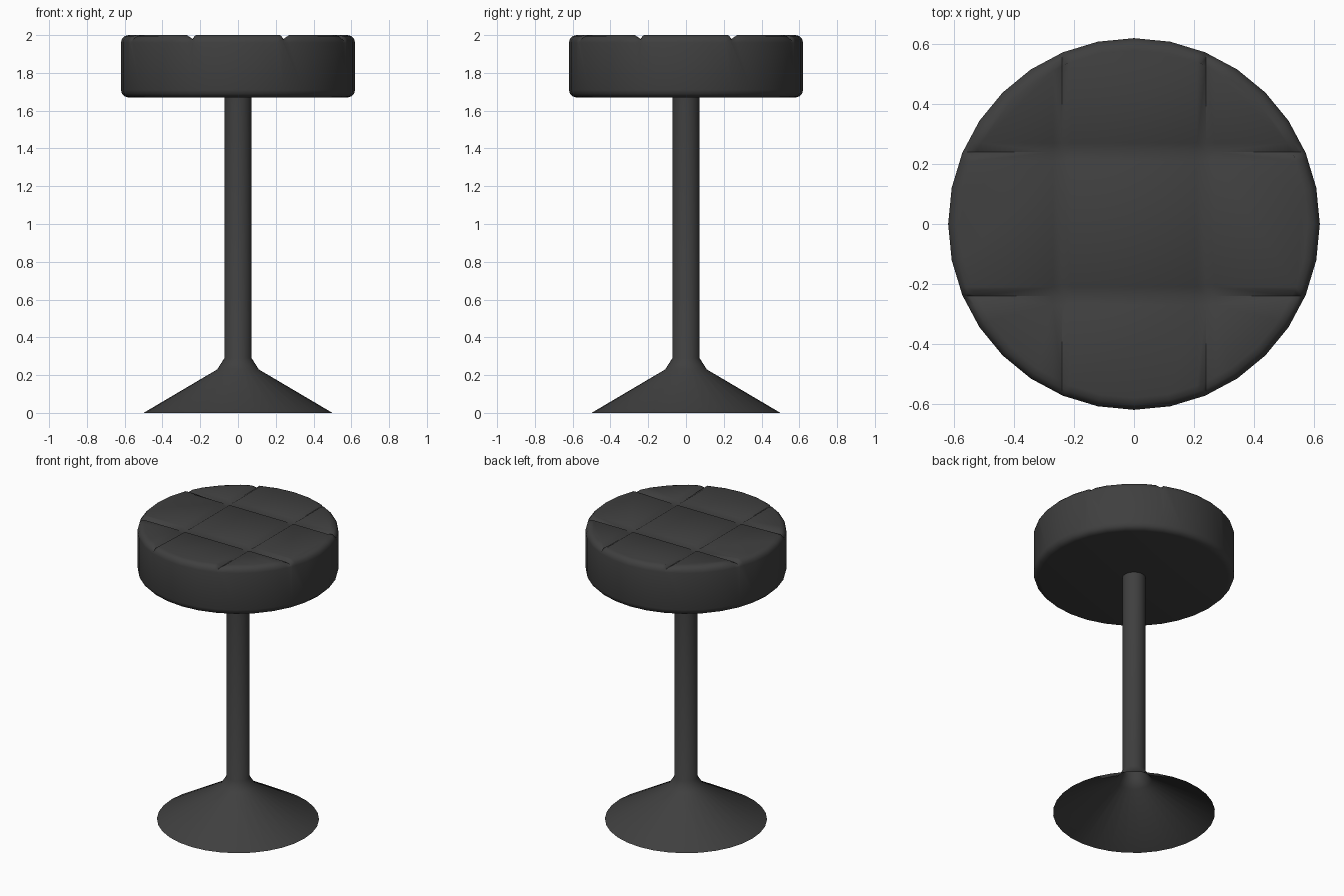
import bpy, bmesh, math
from mathutils import Vector

cube = bpy.data.objects.get("Cube")
if cube:
    bpy.data.objects.remove(cube, do_unlink=True)

SIDES = 32
TOP = 2.0
GROOVE, HALF_WIDTH, DEPTH = 0.24, 0.03, 0.02

mat = bpy.data.materials.new("charcoal")
mat.use_nodes = True
color = (0.05, 0.05, 0.05, 1)
mat.diffuse_color = color
bsdf = mat.node_tree.nodes["Principled BSDF"]
bsdf.inputs["Base Color"].default_value = color
bsdf.inputs["Roughness"].default_value = 0.7


def lathe(profile, cap_start=False, cap_end=False):
    """Revolve a (radius, height) profile, listed bottom to top, around z."""
    bm = bmesh.new()
    angles = [2 * math.pi * i / SIDES for i in range(SIDES)]
    rings = [[bm.verts.new((r * math.cos(a), r * math.sin(a), z)) for a in angles]
             for r, z in profile]
    for low, high in zip(rings, rings[1:]):
        for i in range(SIDES):
            j = (i + 1) % SIDES
            bm.faces.new((low[i], low[j], high[j], high[i]))
    if cap_start:
        bm.faces.new(rings[0][::-1])
    if cap_end:
        bm.faces.new(rings[-1])
    return bm


def finish(bm, name, angle):
    mesh = bpy.data.meshes.new(name)
    bm.to_mesh(mesh)
    bm.free()
    obj = bpy.data.objects.new(name, mesh)
    mesh.materials.append(mat)
    bpy.context.collection.objects.link(obj)
    bpy.ops.object.select_all(action='DESELECT')
    obj.select_set(True)
    bpy.context.view_layer.objects.active = obj
    bpy.ops.object.shade_smooth_by_angle(angle=math.radians(angle))


# Flared base and pole: one open-bottomed shell
finish(lathe([(0.5, 0), (0.11, 0.23), (0.072, 0.29), (0.072, 1.69)]),
       "base_and_pole", 50)

# Cushion with rounded rims
R, B, BOTTOM = 0.62, 0.04, 1.67
steps = [math.radians(a) for a in (0, 30, 60, 90)]
lower = [(R - B + B * math.sin(a), BOTTOM + B - B * math.cos(a)) for a in steps]
upper = [(R - B + B * math.cos(a), TOP - B + B * math.sin(a)) for a in steps]
seat = lathe(lower + upper, cap_start=True, cap_end=True)

# Crossed stitched grooves: cut the top, then press in the centre lines
for axis in (Vector((1, 0, 0)), Vector((0, 1, 0))):
    for side in (-1, 1):
        for offset in (-HALF_WIDTH, 0, HALF_WIDTH):
            faces = [f for f in seat.faces if f.calc_center_median().z > TOP - B]
            geom = set(faces)
            for f in faces:
                geom.update(f.edges)
                geom.update(f.verts)
            bmesh.ops.bisect_plane(seat, geom=list(geom), dist=1e-5, plane_no=axis,
                                   plane_co=axis * (side * GROOVE + offset))
for v in seat.verts:
    on_line = min(abs(abs(v.co.x) - GROOVE), abs(abs(v.co.y) - GROOVE)) < 1e-3
    if on_line and v.co.z > TOP - B:
        v.co.z -= DEPTH * (v.co.z - TOP + B) / B
finish(seat, "seat_cushion", 50)
